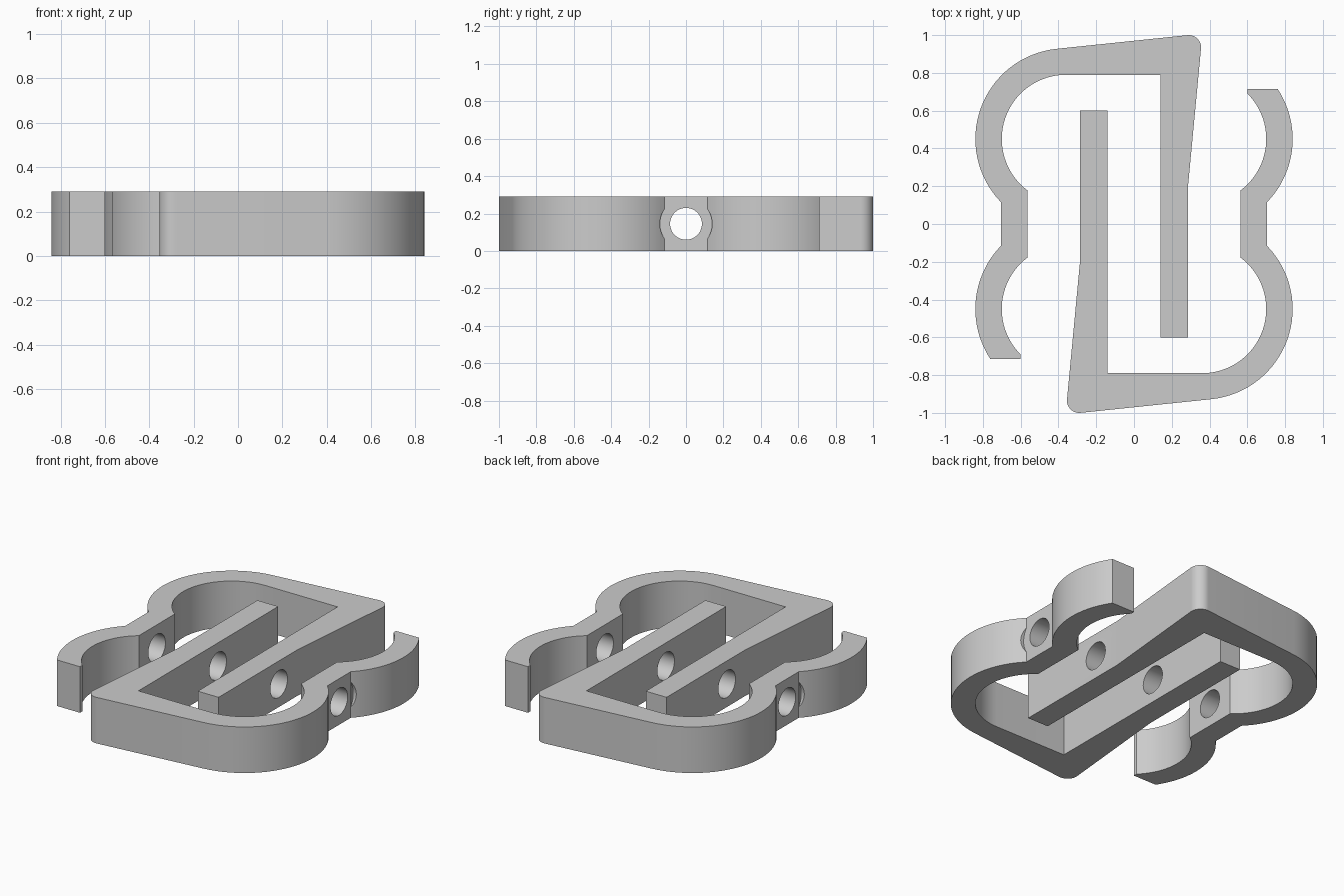
import bpy
import bmesh
from math import cos, sin, radians, degrees, acos, asin, pi

cube = bpy.data.objects.get("Cube")
if cube:
    bpy.data.objects.remove(cube, do_unlink=True)

HEIGHT = 0.29
LOBE_X, LOBE_Y = -0.36, 0.45      # lobe centre, mirrored in y for the second lobe
R_OUT, R_IN = 0.48, 0.34
FLAT_OUT, FLAT_IN = -0.704, -0.565
TIP_Y = -0.715

grey = bpy.data.materials.new("plain grey")
grey.use_nodes = True
grey.diffuse_color = (0.6, 0.6, 0.6, 1)
grey.node_tree.nodes["Principled BSDF"].inputs["Base Color"].default_value = (0.6, 0.6, 0.6, 1)


def arc(cx, cy, r, start, end, steps=32):
    angles = [radians(start + (end - start) * i / steps) for i in range(steps + 1)]
    return [(cx + r * cos(a), cy + r * sin(a)) for a in angles]


def clip_outline():
    # Angles where the lobes meet the flats and the cut tip
    out_flat = degrees(acos((LOBE_X - FLAT_OUT) / R_OUT))
    in_flat = degrees(acos((LOBE_X - FLAT_IN) / R_IN))
    out_tip = degrees(asin((-LOBE_Y - TIP_Y) / R_OUT))
    tip_x = -0.60
    in_tip = degrees(acos((LOBE_X - tip_x) / R_IN))
    pts = arc(LOBE_X, LOBE_Y, R_OUT, 180 + out_flat, 96.2)       # outer upper lobe
    pts += arc(0.29, 0.935, 0.065, 96.2, -5.4, 12)               # rounded corner
    pts += [(0.285, 0.19), (0.285, -0.6), (0.14, -0.6), (0.14, LOBE_Y + R_IN)]
    pts += arc(LOBE_X, LOBE_Y, R_IN, 90, 180 + in_flat)          # inner upper lobe
    pts += arc(LOBE_X, -LOBE_Y, R_IN, 180 - in_flat, 180 + in_tip)
    pts += [(tip_x, TIP_Y)]
    pts += arc(LOBE_X, -LOBE_Y, R_OUT, 180 + out_tip, 180 - out_flat)
    return pts


def extrude_outline(name, pts):
    bm = bmesh.new()
    face = bm.faces.new([bm.verts.new((x, y, 0)) for x, y in pts])
    top = bmesh.ops.extrude_face_region(bm, geom=[face])["geom"]
    bmesh.ops.translate(bm, vec=(0, 0, HEIGHT),
                        verts=[v for v in top if isinstance(v, bmesh.types.BMVert)])
    bmesh.ops.recalc_face_normals(bm, faces=bm.faces)
    mesh = bpy.data.meshes.new(name)
    bm.to_mesh(mesh)
    bm.free()
    mesh.materials.append(grey)
    obj = bpy.data.objects.new(name, mesh)
    bpy.context.collection.objects.link(obj)
    return obj


def drill(obj, x0, x1, radius):
    # Cut a round hole along x at mid height
    bpy.ops.mesh.primitive_cylinder_add(vertices=48, radius=radius, depth=x1 - x0,
                                        location=((x0 + x1) / 2, 0, HEIGHT / 2),
                                        rotation=(0, pi / 2, 0))
    cutter = bpy.context.object
    cutter.data.materials.append(grey)
    cutter.hide_render = True
    mod = obj.modifiers.new("hole", "BOOLEAN")
    mod.operation = "DIFFERENCE"
    mod.solver = "EXACT"
    mod.object = cutter
    bpy.context.view_layer.objects.active = obj
    bpy.ops.object.modifier_apply(modifier=mod.name)
    bpy.data.objects.remove(cutter, do_unlink=True)


# One clip half: bored through, with a wider seat for the bolt outside the flat
half = extrude_outline("left_loop_clip", clip_outline())
drill(half, -1.2, 1.2, 0.085)
drill(half, -1.2, FLAT_OUT - 0.0005, 0.14)
bpy.ops.object.select_all(action="DESELECT")
half.select_set(True)
bpy.context.view_layer.objects.active = half
bpy.ops.object.shade_smooth_by_angle(angle=radians(25))

# The interlocking half is the same part turned half way round
half.name = "right_clip"
other = half.copy()
other.data = half.data.copy()
other.name = "left_clip"
other.rotation_euler = (0, 0, pi)
bpy.context.collection.objects.link(other)
